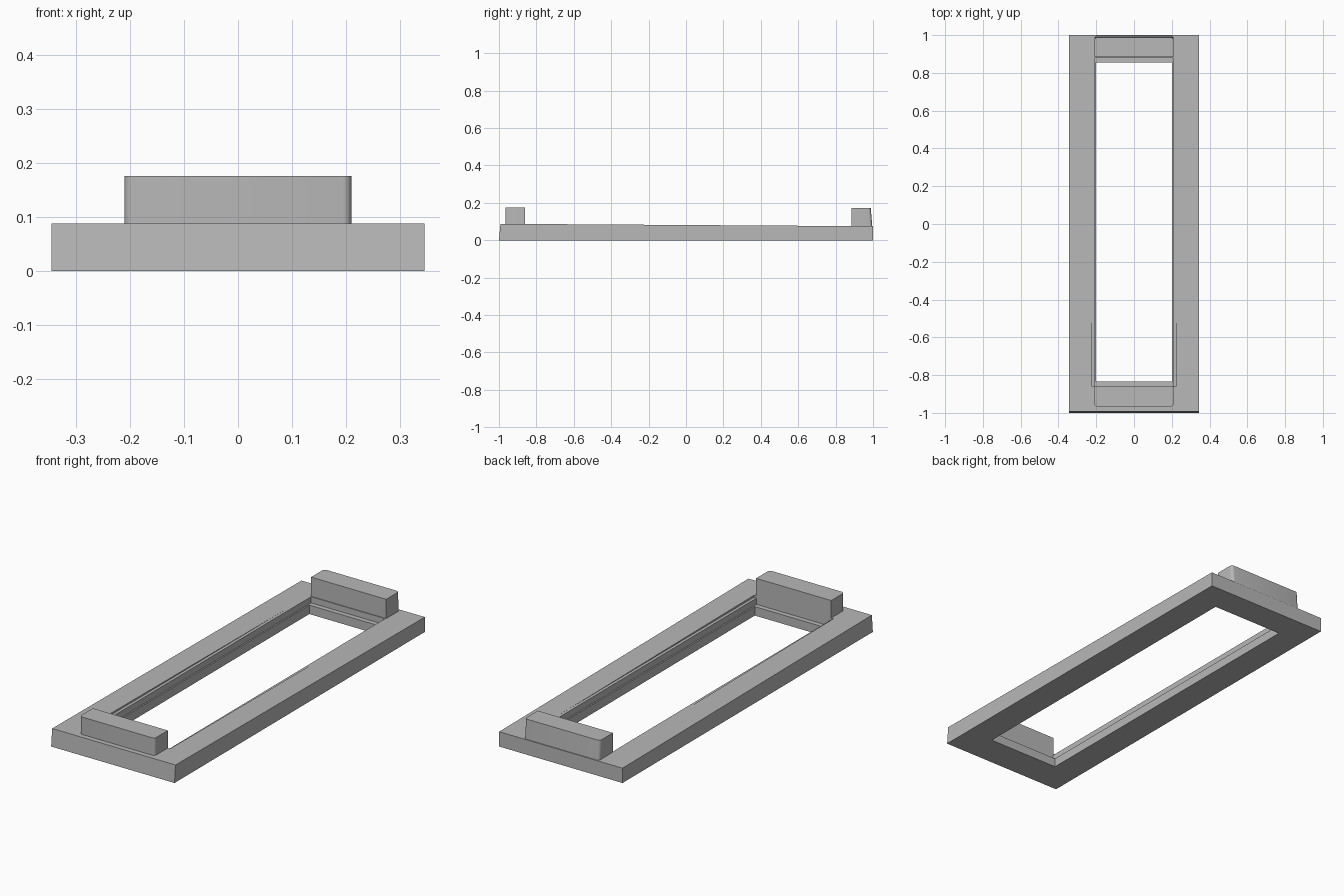
import bpy, bmesh, math

cube = bpy.data.objects.get("Cube")
if cube:
    bpy.data.objects.remove(cube, do_unlink=True)

grey = bpy.data.materials.new("plain_grey")
grey.use_nodes = True
colour = (0.48, 0.48, 0.48, 1)
grey.diffuse_color = colour
grey.node_tree.nodes["Principled BSDF"].inputs["Base Color"].default_value = colour


def prism(name, lower, upper):
    """Solid between two matching outlines of 3D points."""
    bm = bmesh.new()
    a = [bm.verts.new(p) for p in lower]
    b = [bm.verts.new(p) for p in upper]
    n = len(a)
    bm.faces.new(a[::-1])
    bm.faces.new(b)
    for i in range(n):
        j = (i + 1) % n
        bm.faces.new((a[i], a[j], b[j], b[i]))
    bmesh.ops.recalc_face_normals(bm, faces=bm.faces)
    mesh = bpy.data.meshes.new(name)
    bm.to_mesh(mesh)
    bm.free()
    mesh.materials.append(grey)
    obj = bpy.data.objects.new(name, mesh)
    bpy.context.collection.objects.link(obj)
    return obj


def rect(x, y0, y1, z0, z1):
    """Rectangle whose height runs from z0 at y0 to z1 at y1."""
    return [(-x, y0, z0), (x, y0, z0), (x, y1, z1), (-x, y1, z1)]


def cut(target, x, y0, y1, z0, z1):
    cutter = prism("cutter", rect(x, y0, y1, z0, z0), rect(x, y0, y1, z1, z1))
    cutter.hide_render = True
    mod = target.modifiers.new("opening", "BOOLEAN")
    mod.operation = "DIFFERENCE"
    mod.solver = "EXACT"
    mod.object = cutter
    bpy.context.view_layer.objects.active = target
    bpy.ops.object.modifier_apply(modifier=mod.name)
    bpy.data.objects.remove(cutter, do_unlink=True)


def end_block(name, inner, outer_low, outer_top, z0, z1, r=0.016):
    """Raised bar with its two outer upright corners rounded."""
    half = 0.21
    side = 1 if outer_low > inner else -1

    def outline(outer, z):
        pts = [(-half, inner, z), (half, inner, z)]
        for sx, start in ((1, 0), (-1, 90)):
            for k in range(6):
                t = math.radians(start + k * 18)
                pts.append((sx * (half - r) + r * math.cos(t),
                            outer + side * r * (math.sin(t) - 1), z))
        return pts

    obj = prism(name, outline(outer_low, z0), outline(outer_top, z1))
    bpy.ops.object.select_all(action="DESELECT")
    obj.select_set(True)
    bpy.context.view_layer.objects.active = obj
    bpy.ops.object.shade_smooth_by_angle(angle=math.radians(30))


# Frame: tapering slab with a stepped opening
frame = prism("frame", rect(0.345, -1, 1, 0, 0),
              rect(0.345, -0.992, 1, 0.088, 0.075))
cut(frame, 0.2, -0.835, 0.855, -0.1, 0.2)
cut(frame, 0.207, -0.86, 0.88, 0.045, 0.2)
cut(frame, 0.222, -0.86, 0.74, 0.077, 0.2)

# Raised bars at the two ends
end_block("front_block", -0.86, -0.966, -0.966, 0.08, 0.176)
end_block("back_block", 0.884, 0.996, 0.988, 0.07, 0.173)
